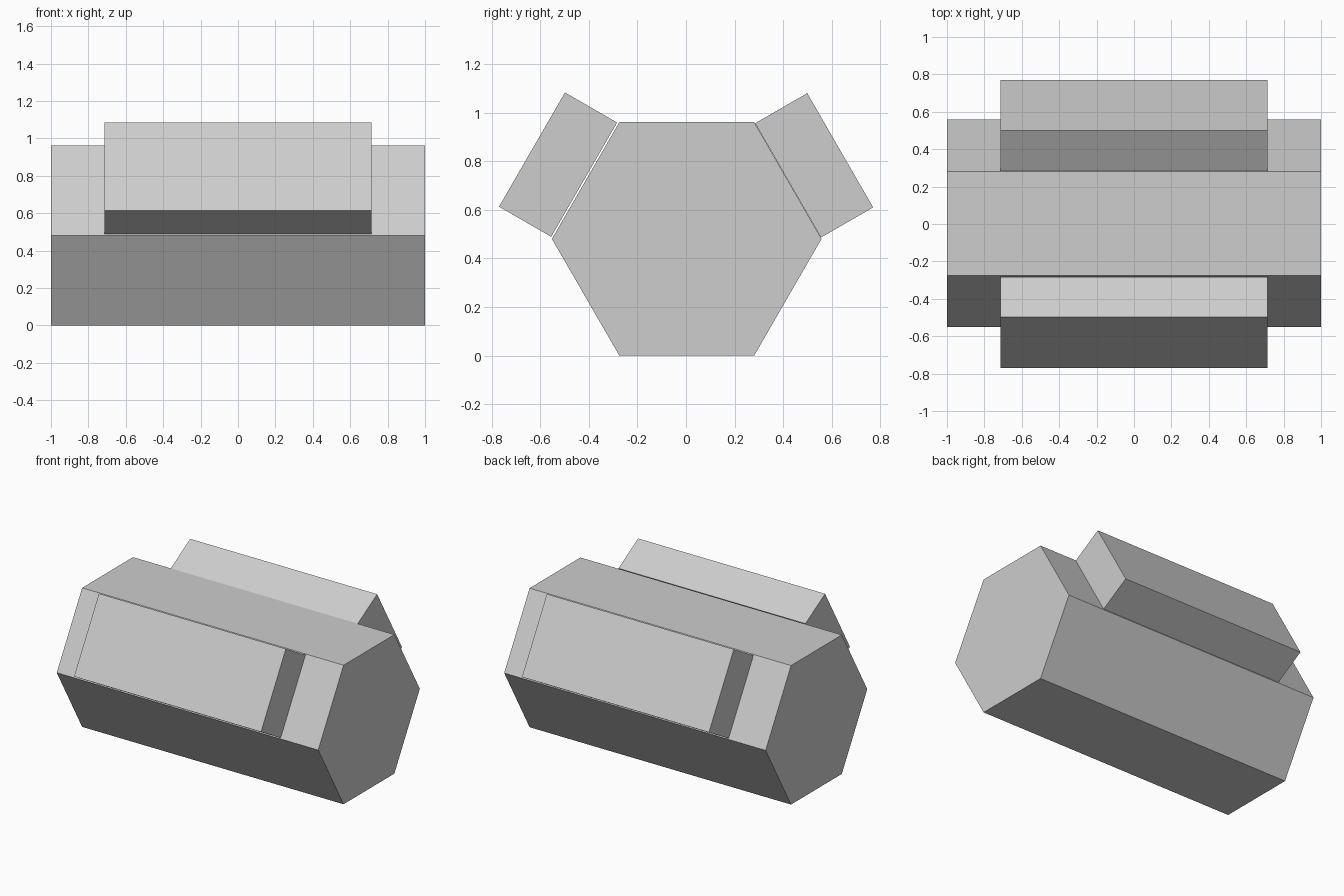
import bpy
import math

# Remove the default cube only
cube = bpy.data.objects.get("Cube")
if cube:
    bpy.data.objects.remove(cube, do_unlink=True)

# Single plain grey
grey = bpy.data.materials.new("mid_grey")
grey.use_nodes = True
colour = (0.61, 0.61, 0.61, 1.0)
grey.diffuse_color = colour
grey.node_tree.nodes["Principled BSDF"].inputs["Base Color"].default_value = colour

RADIUS = 0.555
APOTHEM = RADIUS * math.cos(math.pi / 6)
CENTRE_Y = 0.003

# Hexagonal body lying along x, resting on a flat side
bpy.ops.mesh.primitive_cylinder_add(
    vertices=6, radius=RADIUS, depth=2,
    location=(0, CENTRE_Y, APOTHEM), rotation=(0, math.pi / 2, 0))
body = bpy.context.object
body.name = "hexagonal_body"
body.data.materials.append(grey)


def side_block(name, side, gap):
    """Rectangular block laid on one sloping upper face of the body."""
    length, width, thickness = 1.43, 0.543, 0.248
    reach = APOTHEM + gap + thickness / 2
    tilt = math.pi / 6
    bpy.ops.mesh.primitive_cube_add(
        size=1,
        location=(0, CENTRE_Y + side * reach * math.cos(tilt),
                  APOTHEM + reach * math.sin(tilt)),
        rotation=(side * tilt, 0, 0))
    block = bpy.context.object
    block.name = name
    for v in block.data.vertices:
        v.co.x *= length
        v.co.y *= thickness
        v.co.z *= width
    block.data.materials.append(grey)


side_block("front_block", -1, 0.007)
side_block("back_block", 1, 0.001)
